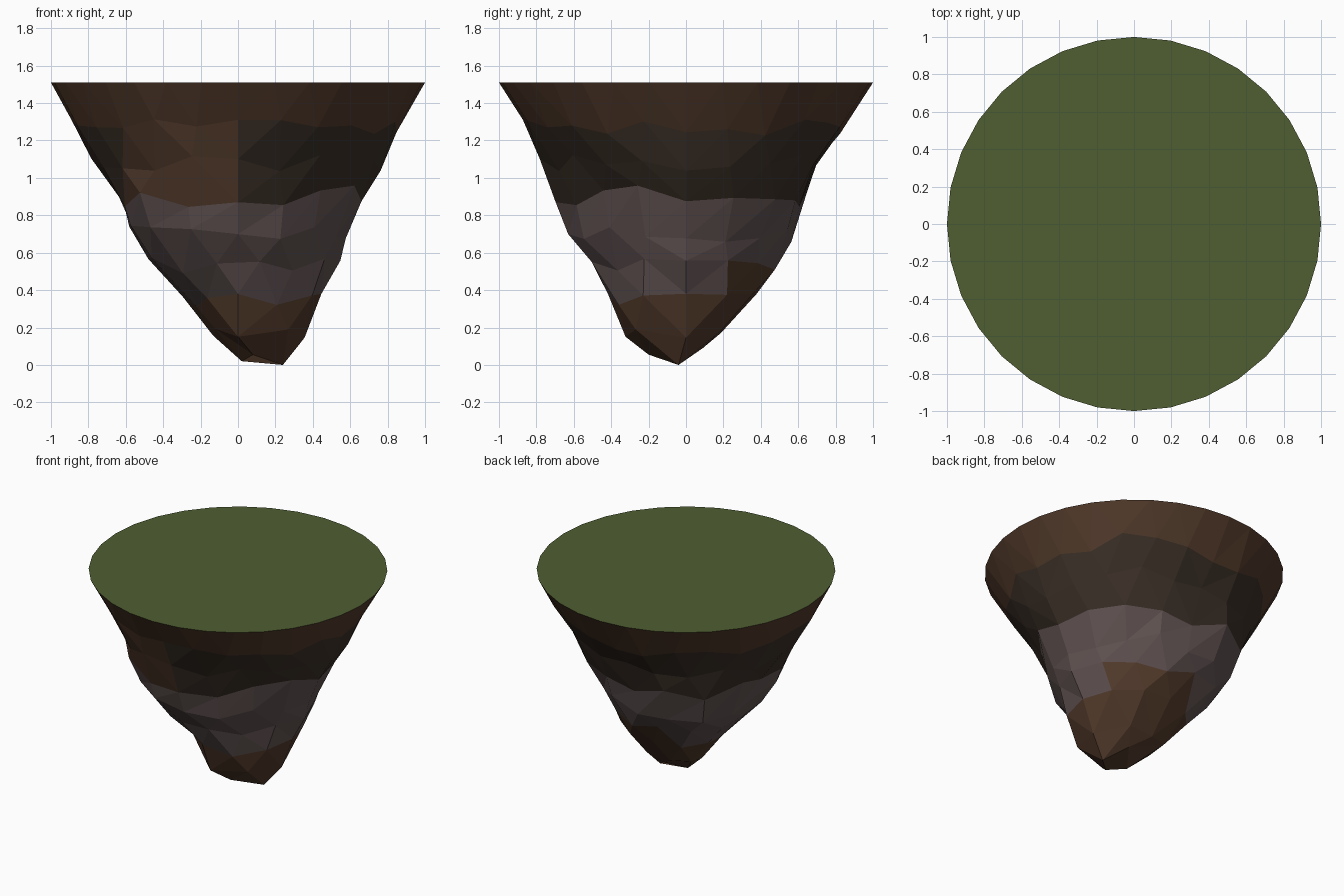
import bpy, bmesh, math, random

if "Cube" in bpy.data.objects:
    bpy.data.objects.remove(bpy.data.objects["Cube"])

random.seed(4)
TOP = 1.51


def material(name, rgb):
    m = bpy.data.materials.new(name)
    m.diffuse_color = (*rgb, 1)
    m.use_nodes = True
    m.node_tree.nodes["Principled BSDF"].inputs["Base Color"].default_value = m.diffuse_color
    return m


grass = material("grass", (0.077, 0.112, 0.031))
soil = material("soil", (0.085, 0.043, 0.024))
dark_soil = material("dark_soil", (0.043, 0.029, 0.02))
rock = material("rock", (0.118, 0.085, 0.083))

# Rings: height, vertex count, height jitter, radii towards E NE N NW W SW S SE
RINGS = [
    (1.27, 24, .05, (.87, .87, .85, .86, .88, .88, .85, .86)),
    (1.08, 20, .045, (.78, .77, .70, .78, .77, .78, .76, .71)),
    (0.90, 16, .06, (.68, .67, .64, .74, .64, .74, .70, .61)),
    (0.70, 16, .045, (.59, .56, .59, .65, .56, .64, .64, .55)),
    (0.53, 14, .045, (.53, .48, .49, .53, .47, .50, .50, .49)),
    (0.35, 12, .04, (.44, .41, .37, .36, .28, .29, .40, .45)),
    (0.17, 8, .025, (.36, .27, .19, .20, .14, .17, .33, .37)),
]
TIP = [(.24, -.04, 0), (.12, .09, .09), (.02, -.05, .02), (.08, -.20, .055)]


def disc(count, z):
    return [(math.cos(i * math.tau / count), math.sin(i * math.tau / count), z)
            for i in range(count)]


def rough_ring(z, count, jitter, radii):
    pts = []
    for i in range(count):
        a = i * 8 / count
        k = int(a)
        r = radii[k] + (radii[(k + 1) % 8] - radii[k]) * (a - k)
        dz = random.uniform(-jitter, jitter)
        r += random.uniform(-.012, .012) + dz * 0.5
        t = i * math.tau / count
        pts.append((r * math.cos(t), r * math.sin(t), z + dz))
    return pts


def stitch(bm, a, b):
    """Triangle strip between two closed rings of different vertex counts."""
    i = j = 0
    n, m = len(a), len(b)
    while i < n or j < m:
        if j >= m or (i < n and (i + .5) / n <= (j + .5) / m):
            bm.faces.new((a[i % n], a[(i + 1) % n], b[j % m]))
            i += 1
        else:
            bm.faces.new((a[i % n], b[(j + 1) % m], b[j % m]))
            j += 1


def finish(bm, name, mats):
    me = bpy.data.meshes.new(name)
    bm.to_mesh(me)
    bm.free()
    for m in mats:
        me.materials.append(m)
    ob = bpy.data.objects.new(name, me)
    bpy.context.collection.objects.link(ob)
    return ob


# Flat grass disc
bm = bmesh.new()
bm.faces.new([bm.verts.new(p) for p in disc(32, TOP)])
finish(bm, "grass_top", [grass])

# Faceted underside
bm = bmesh.new()
rings = [disc(32, TOP)] + [rough_ring(*r) for r in RINGS] + [TIP]
loops = [[bm.verts.new(p) for p in ring] for ring in rings]
bands = []
for level, (upper, lower) in enumerate(zip(loops, loops[1:])):
    before = len(bm.faces)
    stitch(bm, upper, lower)
    bands += [level] * (len(bm.faces) - before)
bm.faces.new(loops[-1])
bands.append(7)

# Colour bands: soil, dark soil, rock, soil; with soil patches front and back
for f, level in zip(bm.faces, bands):
    c = f.calc_center_median()
    front_patch = c.y < -.3 and -.6 < c.x < .05
    back_patch = c.y > .2 and c.x > -.2
    if level == 0 or (level < 3 and front_patch):
        f.material_index = 0
    elif level < 3:
        f.material_index = 1
    elif level < 5 or (level == 5 and not back_patch):
        f.material_index = 2
    else:
        f.material_index = 0

# Orient the open shell outwards
bmesh.ops.recalc_face_normals(bm, faces=bm.faces)
bm.faces.ensure_lookup_table()
if bm.faces[-1].normal.z > 0:
    bmesh.ops.reverse_faces(bm, faces=bm.faces)
finish(bm, "rocky_underside", [soil, dark_soil, rock])
